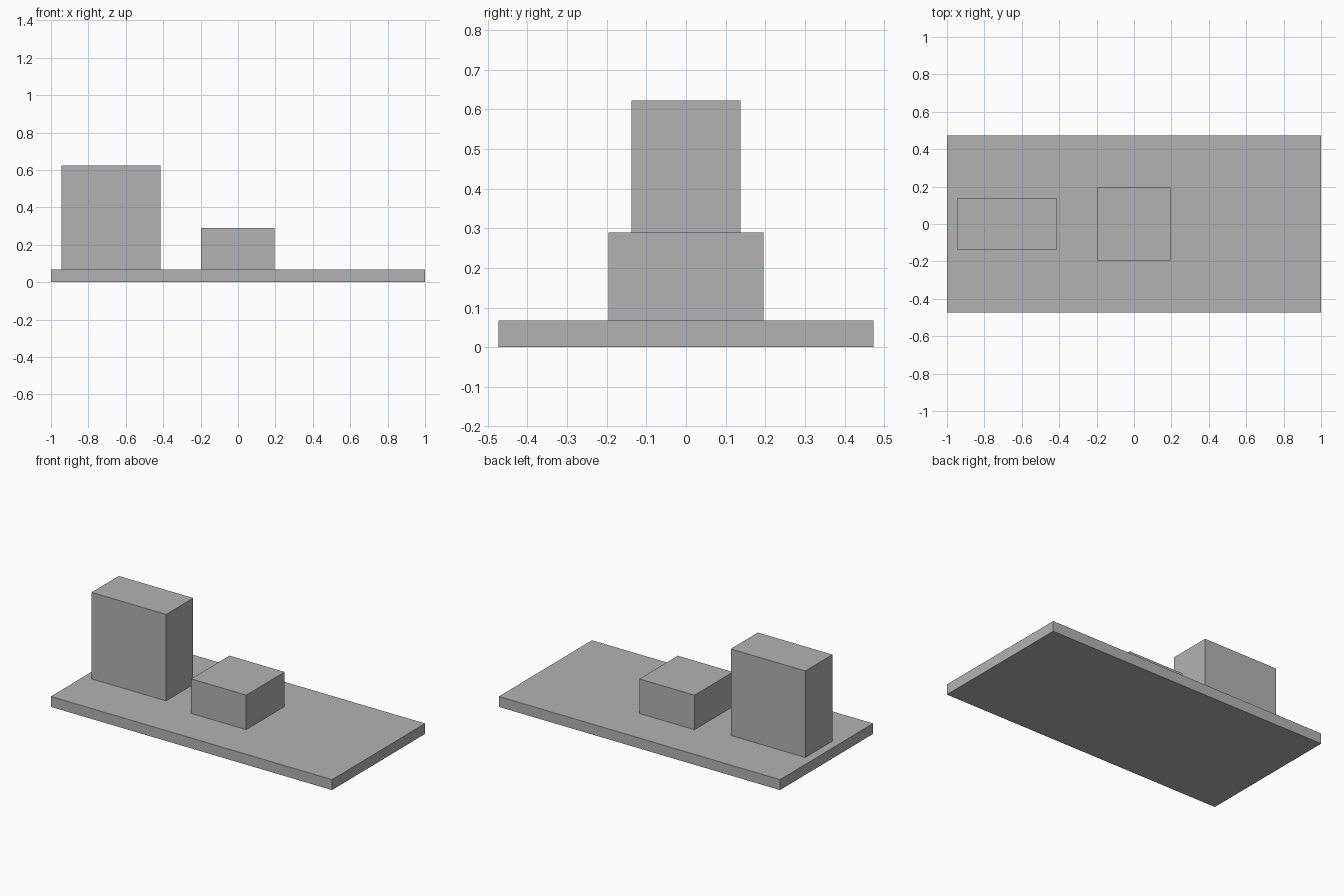
import bpy
from mathutils import Vector

# Remove the default cube
default = bpy.data.objects.get("Cube")
if default:
    bpy.data.objects.remove(default, do_unlink=True)

# Plain grey material
grey = bpy.data.materials.new("plain_grey")
grey.use_nodes = True
colour = (0.45, 0.45, 0.45, 1)
grey.diffuse_color = colour
grey.node_tree.nodes["Principled BSDF"].inputs["Base Color"].default_value = colour


def box(name, low, high):
    """Axis-aligned box between two corners."""
    low, high = Vector(low), Vector(high)
    bpy.ops.mesh.primitive_cube_add(size=1)
    obj = bpy.context.object
    obj.name = obj.data.name = name
    centre, size = (low + high) / 2, high - low
    for v in obj.data.vertices:
        v.co = centre + v.co * size
    obj.data.materials.append(grey)
    return obj


base_top = 0.067

# Flat base slab
box("base_plate", (-1, -0.473, 0), (1, 0.473, base_top))

# Tall block near the right end
box("tall_block", (-0.945, -0.138, base_top), (-0.415, 0.138, 0.623))

# Low square block in the middle
box("low_block", (-0.197, -0.195, base_top), (0.195, 0.195, 0.289))
